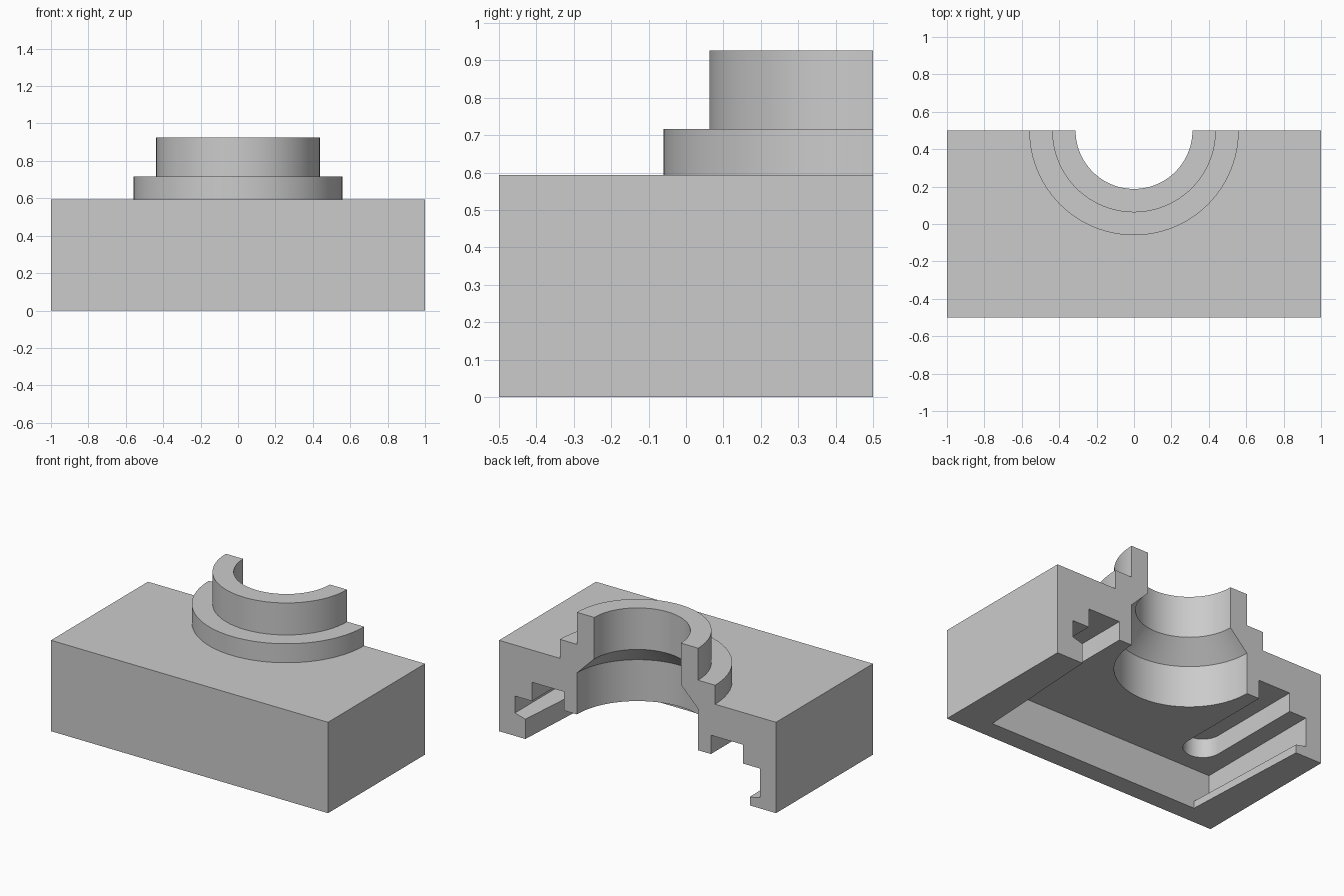
import bpy, bmesh, math

default = bpy.data.objects.get("Cube")
if default:
    bpy.data.objects.remove(default, do_unlink=True)

BACK = 0.5      # cut plane, also the bore axis
SEG = 96

grey = bpy.data.materials.new("plain grey")
grey.use_nodes = True
grey.diffuse_color = (0.6, 0.6, 0.6, 1)
grey.node_tree.nodes["Principled BSDF"].inputs["Base Color"].default_value = (0.6, 0.6, 0.6, 1)


def finish(name, bm):
    bmesh.ops.recalc_face_normals(bm, faces=bm.faces)
    mesh = bpy.data.meshes.new(name)
    bm.to_mesh(mesh)
    bm.free()
    mesh.materials.append(grey)
    obj = bpy.data.objects.new(name, mesh)
    bpy.context.collection.objects.link(obj)
    return obj


def skin(name, rings):
    """Close a stack of equal rings into a solid."""
    bm = bmesh.new()
    loops = [[bm.verts.new(p) for p in ring] for ring in rings]
    n = len(loops[0])
    for a, b in zip(loops, loops[1:]):
        for i in range(n):
            j = (i + 1) % n
            bm.faces.new((a[i], a[j], b[j], b[i]))
    bm.faces.new(loops[0][::-1])
    bm.faces.new(loops[-1])
    return finish(name, bm)


def plan_prism(name, pts, lo, hi):
    return skin(name, [[(x, y, z) for x, y in pts] for z in (lo, hi)])


def depth_prism(name, pts, lo, hi):
    return skin(name, [[(x, y, z) for x, z in pts] for y in (lo, hi)])


def box(name, x, y0, y1, z0, z1):
    return plan_prism(name, [(-x, y0), (x, y0), (x, y1), (-x, y1)], z0, z1)


def lathe(name, profile):
    angles = [2 * math.pi * i / SEG for i in range(SEG)]
    return skin(name, [[(r * math.cos(a), BACK + r * math.sin(a), z) for a in angles]
                       for r, z in profile])


def combine(target, other, operation):
    mod = target.modifiers.new(operation.lower(), 'BOOLEAN')
    mod.operation = operation
    mod.solver = 'EXACT'
    mod.object = other
    bpy.context.view_layer.objects.active = target
    bpy.ops.object.modifier_apply(modifier=mod.name)
    bpy.data.objects.remove(other, do_unlink=True)


# Block with the stepped round collar on top
body = box("mount_block", 1, -0.5, BACK, 0, 0.593)
collar = lathe("collar", [(0.56, 0.45), (0.56, 0.717), (0.4375, 0.717), (0.4375, 0.926)])
combine(body, collar, 'UNION')
combine(body, box("back_cutter", 1.5, BACK, 2, -1, 2), 'DIFFERENCE')

# Bore with a conical shoulder
bore = lathe("bore_cutter", [(0.4375, 0.2), (0.4375, 0.53), (0.3125, 0.655), (0.3125, 1.2)])
combine(body, bore, 'DIFFERENCE')

# Slot underneath: slightly tapered mouth, then the wider undercut above the lips
FRONT = -0.375
mouth = plan_prism("mouth_cutter",
                   [(-0.77, FRONT), (0.76, FRONT), (0.815, 0.6), (-0.815, 0.6)], -0.1, 0.2)
combine(body, mouth, 'DIFFERENCE')
undercut = depth_prism("undercut_cutter",
                       [(-0.884, 0.07), (-0.74, 0.04), (0.74, 0.11),
                        (0.884, 0.15), (0.884, 0.26), (-0.884, 0.26)], FRONT, 0.6)
combine(body, undercut, 'DIFFERENCE')

# Round-ended guide grooves in the slot ceiling
for side in (-1, 1):
    cx, cy, r = 0.646 * side, -0.147, 0.116
    arc = [math.pi + math.pi * i / 24 for i in range(25)]
    pts = [(cx + r * math.cos(a), cy + r * math.sin(a)) for a in arc]
    pts += [(cx + r, 0.6), (cx - r, 0.6)]
    combine(body, plan_prism("groove_cutter", pts, 0.2, 0.383), 'DIFFERENCE')

# Smooth the round walls, keep the edges sharp
bpy.ops.object.select_all(action='DESELECT')
body.select_set(True)
bpy.context.view_layer.objects.active = body
bpy.ops.object.shade_smooth_by_angle(angle=math.radians(25))
